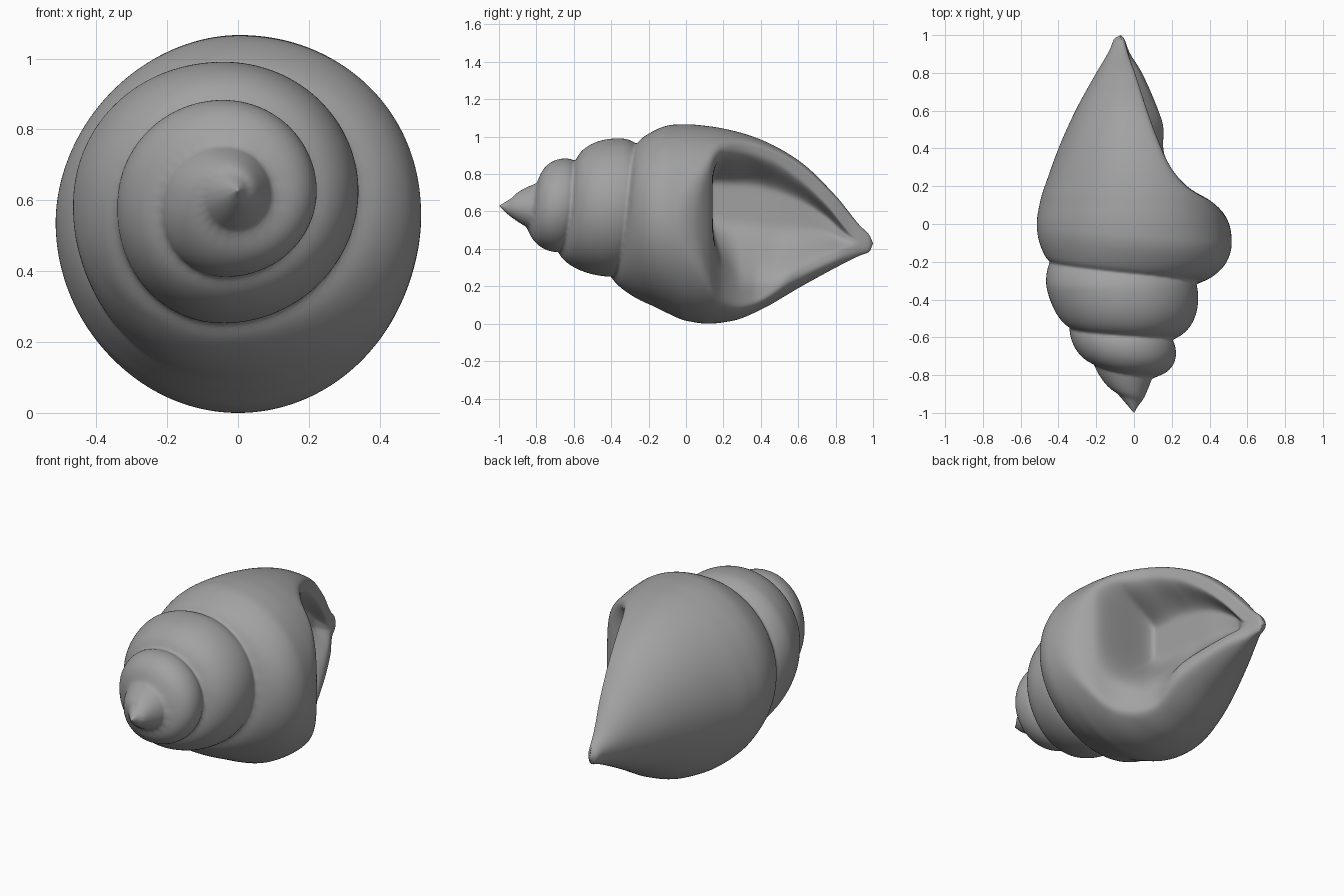
import bpy, bmesh, math

if "Cube" in bpy.data.objects:
    bpy.data.objects.remove(bpy.data.objects["Cube"])

ROWS, SEGS = 280, 210


def curve(xs, ys):
    """Smooth interpolation through a few points (limited Hermite)."""
    n = len(xs)
    d = [(ys[i+1]-ys[i])/(xs[i+1]-xs[i]) for i in range(n-1)]
    m = [d[0]] + [0 if d[i-1]*d[i] <= 0 else 2*d[i-1]*d[i]/(d[i-1]+d[i]) for i in range(1, n-1)] + [d[-1]]

    def f(x):
        x = min(max(x, xs[0]), xs[-1])
        i = 0
        while i < n-2 and x > xs[i+1]:
            i += 1
        h = xs[i+1]-xs[i]
        t = (x-xs[i])/h
        return ((1+2*t)*(1-t)**2*ys[i] + t*(1-t)**2*h*m[i]
                + t*t*(3-2*t)*ys[i+1] + t*t*(t-1)*h*m[i+1])
    return f


def smooth(t):
    t = min(max(t, 0), 1)
    return t*t*(3-2*t)


# Silhouettes of the body whorl along y
YB = [-.4, -.2, -.1, 0, .12, .25, .4, .6, .8, .93, .98, 1]
left = curve(YB, [-.49, -.505, -.513, -.515, -.497, -.455, -.4, -.31, -.2, -.125, -.105, -.07])
right = curve(YB, [.45, .508, .517, .512, .5, .46, .4, .28, .12, .0, -.035, -.07])
top = curve(YB, [1.0, 1.05, 1.063, 1.067, 1.057, 1.033, .985, .875, .685, .525, .475, .43])
bottom = curve(YB, [.17, .105, .057, .016, 0, .016, .075, .19, .3, .365, .385, .43])

# Centre line
YC = [-1, -.85, -.6, -.35, -.1, .15, .5, .8, 1]
cen_x = curve(YC, [0, -.03, -.05, -.05, 0, 0, -.01, -.04, -.07])
cen_z = curve(YC, [.63, .62, .63, .625, .555, .525, .53, .49, .43])

# Suture helix: position, radius and whorl bulge per turn
S = [-.25, 0, .25, .5, .75, 1, 1.25, 1.5, 1.75, 2, 2.25, 2.5, 2.75, 3, 3.5, 4]
sut_y = curve(S, [-.16, -.2, -.26, -.31, -.39, -.55, -.59, -.61, -.68, -.74,
                  -.79, -.81, -.845, -.89, -.95, -1])
sut_r = curve(S, [.47, .42, .345, .365, .365, .28, .23, .24, .235, .165,
                  .13, .13, .105, .07, .04, 0])
bulge = curve(S, [.05, .052, .071, .08, .055, .046, .07, .08, .05, .022,
                  .015, .012, .006, 0, 0, 0])

# Aperture rim, outline and floor
lip = curve([-.1, 0, .08, .13, .16, .2, .3, .45, .6, .8, .9, 1],
            [.58, .515, .455, .395, .34, .28, .195, .125, .07, .005, -.03, -.05])
YA = [.12, .2, .3, .45, .6, .75, .88, .93]
ap_top = curve(YA, [.84, .92, .925, .885, .785, .64, .48, .44])
ap_bot = curve(YA, [.34, .26, .19, .19, .28, .36, .41, .425])
floor = curve([.1, .2, .35, .55, .75, .93], [-.02, -.03, -.04, -.05, -.07, -.045])


def body_radius(y, th):
    c, s = math.cos(th), math.sin(th)
    cx, cz = cen_x(y), cen_z(y)
    a = max(right(y)-cx if c > 0 else cx-left(y), 1e-4)
    b = max(top(y)-cz if s > 0 else cz-bottom(y), 1e-4)
    p = 2 if s < 0 else (2.1 if c > 0 else 1.9)
    return (abs(c/a)**p + abs(s/b)**p)**(-1/p)


def whorl_radius(y, th, s):
    """Radius with the body whorl starting at suture turn s."""
    ys = sut_y(s)
    if y >= ys:
        w = min((y-ys)/.2, 1)
        return sut_r(s) + (body_radius(y, th)-sut_r(s))*math.sqrt(1-(1-w)**2)
    while s < 4:
        y0, y1 = sut_y(s), sut_y(s+1)
        if y >= y1 and y0 > y1:
            w = (y-y1)/(y0-y1)
            return (sut_r(s+1)*(1-w) + sut_r(s)*w
                    + bulge(s)*(1+.7*(.5-w))*max(4*w*(1-w), 0)**.55)
        s += 1
    return 0


def shell_point(y, u):
    th = math.pi - 2*math.pi*u
    r = whorl_radius(y, th, u)
    k = smooth((u+.25)/.25)
    if k < 1:
        r = k*r + (1-k)*whorl_radius(y, th, u+1)
    x, z = cen_x(y)+r*math.cos(th), cen_z(y)+r*math.sin(th)
    if y > -.1 and math.cos(th) > 0:
        # trim to the lip
        xl = lip(y) + .06*smooth((.5-z)/.25)*smooth((y-.35)/.2)*smooth((1-y)/.2)
        h = max(.04-abs(x-xl), 0)/.04
        x = min(x, xl) - h*h*.01
        # hollow out the aperture
        if .14 < y < .93:
            zb, zt = ap_bot(y), ap_top(y)
            d = (z-zb)/max(zt-zb, .01)
            g = smooth(d/.5)*smooth((1-d)/.25)*smooth((y-.14)/.07)*smooth((.93-y)/.14)
            x -= g*max(x-floor(y), 0)
            y -= .09*g*smooth((.4-y)/.25)
    return x, y, z


# Shell surface
bm = bmesh.new()
apex = bm.verts.new((0, -1, .63))
tip = bm.verts.new((-.07, 1, .43))
rings = []
for i in range(1, ROWS):
    y = -1 + 2*i/ROWS
    rings.append([bm.verts.new(shell_point(y, -.25 + (j+.5)/SEGS)) for j in range(SEGS)])
for j in range(SEGS):
    n = (j+1) % SEGS
    bm.faces.new((apex, rings[0][j], rings[0][n]))
    bm.faces.new((tip, rings[-1][n], rings[-1][j]))
    for a, b in zip(rings, rings[1:]):
        bm.faces.new((a[j], b[j], b[n], a[n]))
for _ in range(5):
    bmesh.ops.smooth_vert(bm, verts=[v for r in rings[3:-3] for v in r], factor=.5,
                          use_axis_x=True, use_axis_y=True, use_axis_z=True)
bmesh.ops.recalc_face_normals(bm, faces=bm.faces[:])
low = min(v.co.z for v in bm.verts)
for v in bm.verts:
    v.co.z -= low
for f in bm.faces:
    f.smooth = True
mesh = bpy.data.meshes.new("shell")
bm.to_mesh(mesh)
bm.free()
obj = bpy.data.objects.new("shell", mesh)
bpy.context.collection.objects.link(obj)

# Darker grey finish
grey = bpy.data.materials.new("shell_grey")
grey.diffuse_color = (.36, .36, .36, 1)
grey.use_nodes = True
grey.node_tree.nodes["Principled BSDF"].inputs["Base Color"].default_value = grey.diffuse_color
mesh.materials.append(grey)
